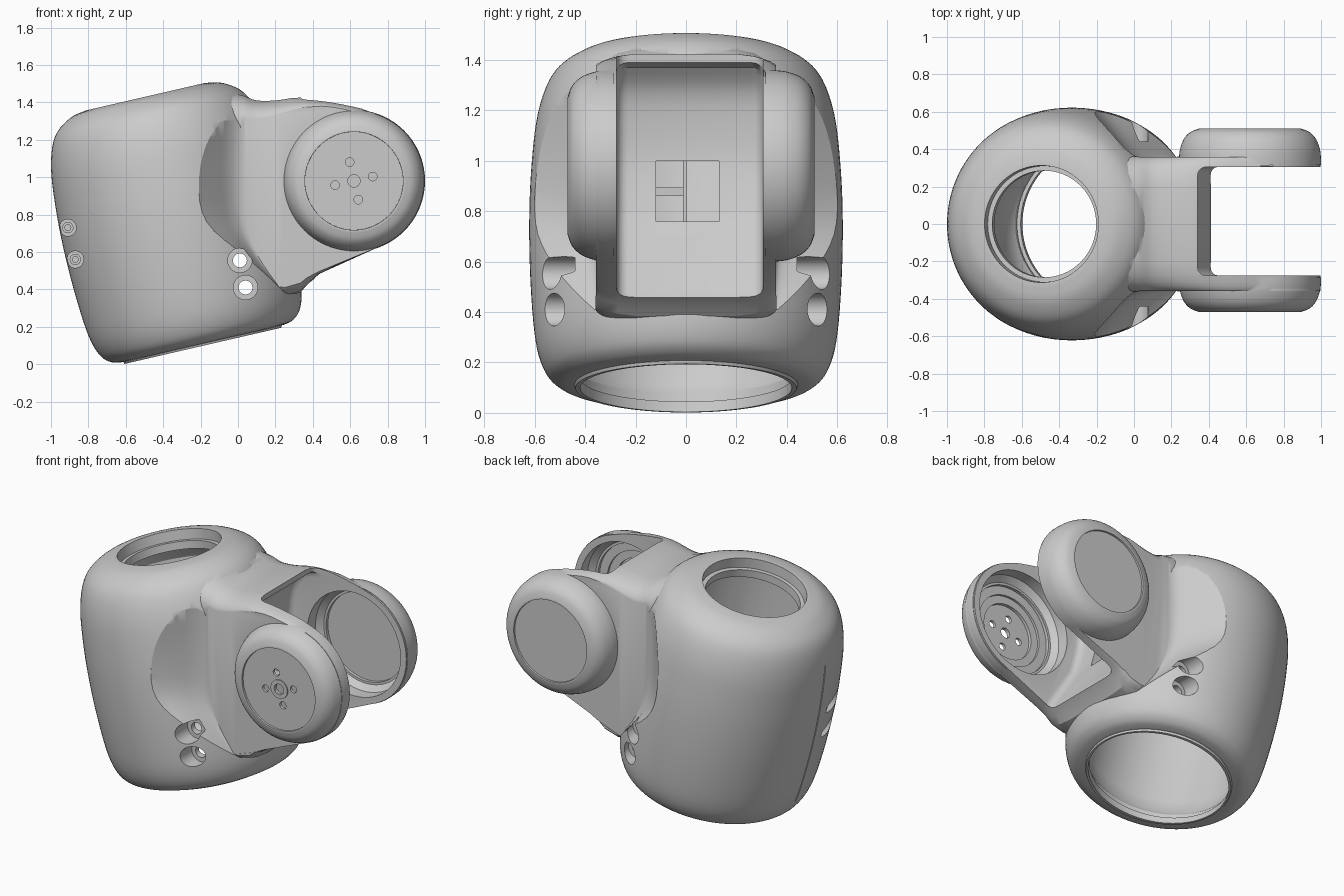
import bpy, bmesh, math
from mathutils import Matrix, Vector

if "Cube" in bpy.data.objects:
    bpy.data.objects.remove(bpy.data.objects["Cube"])

TILT = math.radians(13)
BODY = Matrix.Translation((-.19, 0, .11)) @ Matrix.Rotation(-TILT, 4, 'Y')
PX, PZ = .62, .98                      # fork axis position


def finish(bm, name):
    bmesh.ops.remove_doubles(bm, verts=bm.verts, dist=1e-5)
    bmesh.ops.recalc_face_normals(bm, faces=bm.faces)
    me = bpy.data.meshes.new(name)
    bm.to_mesh(me)
    bm.free()
    ob = bpy.data.objects.new(name, me)
    bpy.context.collection.objects.link(ob)
    return ob


def side(s, x=PX, z=PZ):
    """Frame whose local z points along s*y."""
    return Matrix.Translation((x, 0, z)) @ Matrix.Rotation(-s * math.pi / 2, 4, 'X')


def loft(name, rings, loop=False, tri=False):
    bm = bmesh.new()
    vs = [[bm.verts.new(p) for p in r] for r in rings]
    n = len(rings[0])
    pairs = list(zip(vs, vs[1:])) + ([(vs[-1], vs[0])] if loop else [])
    for a, b in pairs:
        for i in range(n):
            bm.faces.new((a[i], a[(i + 1) % n], b[(i + 1) % n], b[i]))
    if not loop:
        bm.faces.new(vs[0])
        bm.faces.new(vs[-1])
    if tri:
        bmesh.ops.triangulate(bm, faces=bm.faces)
    return finish(bm, name)


def lathe(name, prof, mat, segs=64, loop=False):
    """Revolve (radius, height) points around local z."""
    return loft(name, [[mat @ Vector((r * math.cos(2 * math.pi * i / segs),
                                      r * math.sin(2 * math.pi * i / segs), h))
                        for i in range(segs)] for r, h in prof], loop)


def rod(r, a, b, mat, segs=32):
    return lathe("cutter", [(r, a), (r, b)], mat, segs)


def curve(pts, n=4):
    """Catmull-Rom smoothing of an open polyline."""
    P = [Vector(p) for p in [pts[0]] + list(pts) + [pts[-1]]]
    out = []
    for a, b, c, d in zip(P, P[1:], P[2:], P[3:]):
        for k in range(n):
            t = k / n
            out.append(.5 * (2 * b + (c - a) * t + (2 * a - 5 * b + 4 * c - d) * t * t
                             + (3 * b - a - 3 * c + d) * t ** 3))
    return [tuple(p) for p in out] + [tuple(pts[-1])]


def plate(name, outline, y0, y1, bev):
    """Extrude an xz outline along y and round its two cap edges."""
    ob = loft(name, [[(x, y, z) for x, z in outline] for y in (y0, y1)])
    bm = bmesh.new()
    bm.from_mesh(ob.data)
    edges = [e for e in bm.edges if abs(e.verts[0].co.y - e.verts[1].co.y) < 1e-6]
    bmesh.ops.bevel(bm, geom=edges, offset=bev, segments=4, profile=.5, affect='EDGES')
    bm.to_mesh(ob.data)
    bm.free()
    return ob


def box(name, lo, hi, mat=Matrix()):
    ring = lambda z: [mat @ Vector((x, y, z)) for x, y in
                      ((lo[0], lo[1]), (hi[0], lo[1]), (hi[0], hi[1]), (lo[0], hi[1]))]
    return loft(name, [ring(lo[2]), ring(hi[2])])


def boolean(ob, other, op='DIFFERENCE'):
    m = ob.modifiers.new("bool", 'BOOLEAN')
    m.operation, m.object, m.solver = op, other, 'EXACT'
    bpy.context.view_layer.objects.active = ob
    bpy.ops.object.modifier_apply(modifier=m.name)
    bpy.data.objects.remove(other)


# Tilted barrel body
barrel = [(.445, .0), (.5, .014), (.55, .065), (.585, .18), (.604, .4), (.61, .65), (.602, .88),
          (.577, 1.1), (.52, 1.255), (.42, 1.333), (.325, 1.355)]
shell = lathe("joint_housing", [(0, -.012), (.43, -.012), (.435, .0)] + curve(barrel, 5) + [(0, 1.355)],
              BODY @ Matrix.Diagonal((1, 1.02, 1, 1)), 96)

# Neck and fork arms: one outline, rounded off towards both sides
arc = [(PX + .377 * math.cos(math.radians(a)), PZ + .377 * math.sin(math.radians(a)))
       for a in range(-64, 76, 5)]
top = curve([(.65, 1.375), (.5, 1.405), (.33, 1.425), (.2, 1.41), (.1, 1.41), (.03, 1.435), (-.04, 1.45)], 3)
outline = [(-.25, .5), (.25, .36), (.335, .385), (.375, .43), (.44, .482)] + arc + top + [(-.25, 1.3)]


def neck_ring(y, drop, lift):
    ring = []
    for x, z in outline:
        if z > 1.2 and x < .66:
            z -= drop * min(1, max(.25, 1 - 1.6 * x))
        elif z < .49 and x < .5:
            z += lift * min(1, (.5 - x) * 6)
        ring.append((x, y, z))
    return ring


steps = ((.36, .13, .05), (.352, .10, .04), (.335, .07, .028), (.31, .045, .018), (.27, .02, .008), (.2, 0, 0))
rings = [neck_ring(-y, d, l) for y, d, l in steps] + [neck_ring(y, d, l) for y, d, l in steps[::-1]]
boolean(shell, loft("neck", rings), 'UNION')

# Blended flats on both sides of the neck
edge = curve([(.02, 1.7, 1), (-.005, 1.3, 1), (-.01, 1.0, 1), (.01, .76, .85), (.09, .58, .4), (.22, .41, .05)], 4)
blend = curve([(.357, .04), (.37, .0), (.41, -.05), (.48, -.11), (.6, -.21), (.8, -.38)], 3)
for s in (-1, 1):
    rings = [[(x + k * dx, s * y, z) for x, z, k in edge] + [(1.3, s * y, .8), (1.3, s * y, 1.7)]
             for y, dx in blend]
    boolean(shell, loft("cutter", rings, tri=True))

# Slot between the arms
slot = [(1.3, 1.6), (.34, 1.6), (.34, 1.39)] + curve([(.26, 1.37), (.19, 1.27), (.17, 1.1), (.18, .95), (.23, .76)], 3) \
    + [(.40, .49), (.43, .4), (1.3, .4)]
boolean(shell, plate("cutter", slot, -.275, .305, .045))

# Round pods at the arm ends, hollow inside with a shallow outer recess
for s, inner, face in ((-1, .285, .47), (1, .315, .51)):
    m = side(s)
    rim = curve([(.38, inner + .03), (.374, face - .11), (.353, face - .055), (.318, face - .018), (.272, face)], 5)
    boolean(shell, lathe("pod", [(0, inner), (.38, inner)] + rim + [(0, face)], m, 72), 'UNION')
    cup = [(0, .2), (.335, .2), (.335, face - .12), (.3, face - .085), (.285, face - .085), (.285, face - .065)]
    if s < 0:
        cup += [(.23, face - .065), (.23, face - .05), (.18, face - .05), (.18, face - .03)]
    boolean(shell, lathe("cutter", cup + [(0, cup[-1][1])], m, 72))
    boolean(shell, lathe("cutter", [(0, face - .012), (.262, face - .012), (.268, face + .1), (0, face + .1)], m, 72))

# Drive hub: central hole, four bolt holes and a raised ring
boolean(shell, rod(.033, .3, .6, side(-1)))
for k in range(4):
    a = TILT + k * math.pi / 2
    boolean(shell, rod(.023, .3, .6, side(-1, PX + .103 * math.cos(a), PZ + .103 * math.sin(a)), 20))
hub = lathe("hub_ring", [(.06, .44), (.06, .465), (.034, .465), (.034, .44)], side(-1), 32, True)

# Hollow interior with stepped mouths
cavity = [(0, -.1), (.42, -.1), (.42, .03), (.44, .03), (.44, .07), (.46, .1), (.48, .2), (.48, 1.13),
          (.44, 1.2), (.38, 1.24), (.285, 1.24), (.285, 1.29), (.31, 1.29), (.318, 1.5), (0, 1.5)]
boolean(shell, lathe("cutter", cavity, BODY, 96))

# Cable window between barrel and slot, with a small clip
boolean(shell, box("cutter", (-.1, -.12, .76), (.32, .13, 1.0)))
box("cable_clip", (.1, -.125, .86), (.17, -.01, .895))
box("window_post", (.1, -.012, .75), (.15, .002, 1.01))

# Side screw holes: counterbores on both sides and a through hole
for x, z, y in ((.01, .555, .44), (.04, .41, .44)):
    boolean(shell, rod(.037, -.8, .8, side(1, x, z)))
    for s in (-1, 1):
        boolean(shell, rod(.065, y, .8, side(s, x, z)))

# Blind rear screw holes on the front half, each with a sleeve
for x, z in ((-.91, .73), (-.87, .56)):
    boolean(shell, rod(.045, .09, .8, side(-1, x, z)))
    lathe("screw_sleeve", [(.03, .08), (.03, .11), (.016, .11), (.016, .08)], side(-1, x, z), 24, True)

# Parting seam down the back
boolean(shell, box("cutter", (-.7, -.004, -.1), (-.575, .004, 1.5), BODY))

# Smooth shading with crisp edges
for ob in bpy.context.collection.objects:
    ob.select_set(True)
    bpy.context.view_layer.objects.active = ob
bpy.ops.object.shade_smooth_by_angle(angle=math.radians(28))
